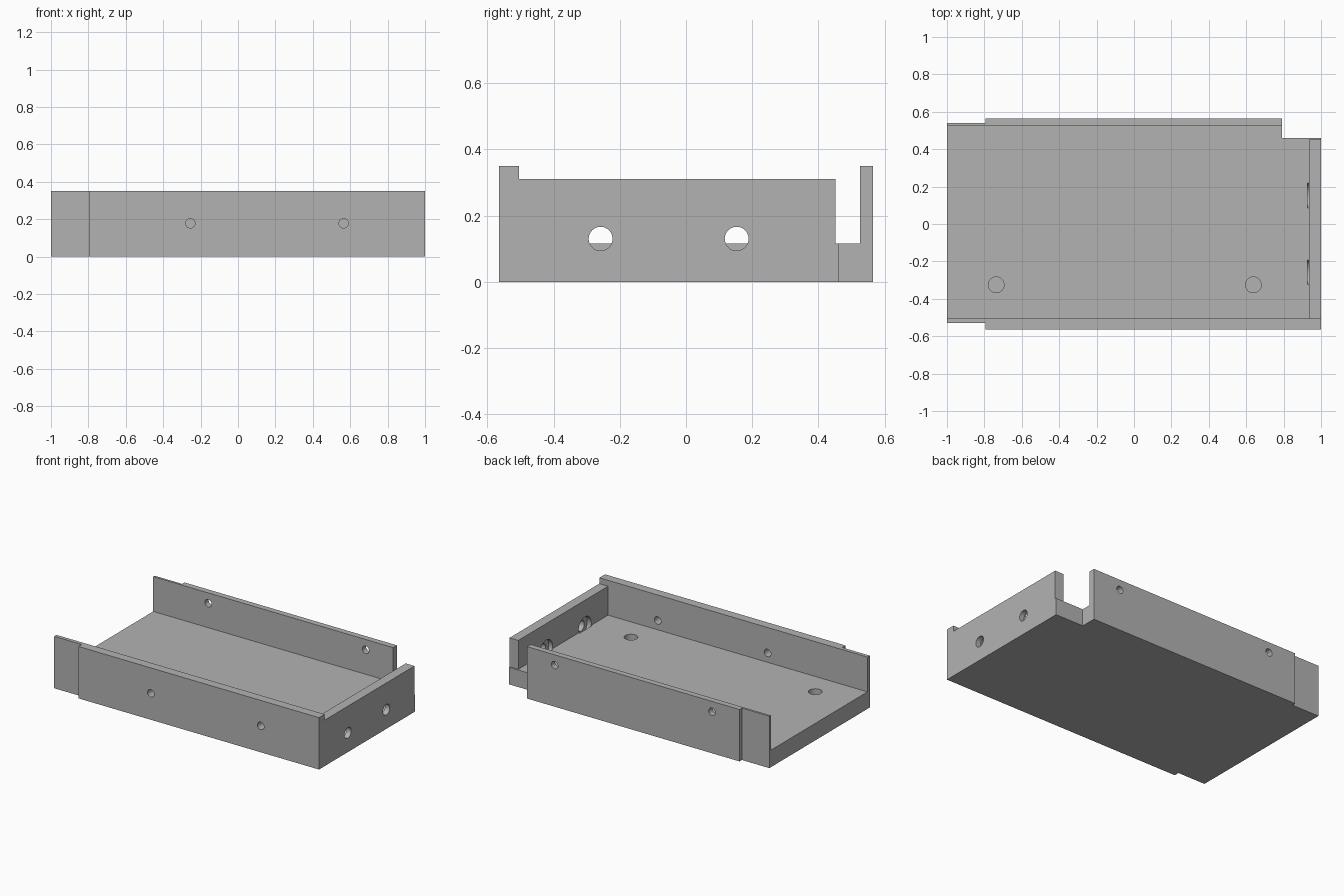
import bpy, bmesh
from mathutils import Matrix, Vector

cube = bpy.data.objects.get("Cube")
if cube:
    bpy.data.objects.remove(cube, do_unlink=True)

HEIGHT, FLOOR = 0.35, 0.115
FRONT_IN, BACK_IN = -0.505, 0.525   # inner faces of the long walls
END_IN, END_TOP = 0.935, 0.31       # inner face and top of the end wall

grey = bpy.data.materials.new("plain grey")
grey.use_nodes = True
grey.diffuse_color = (0.45, 0.45, 0.45, 1)
grey.node_tree.nodes["Principled BSDF"].inputs["Base Color"].default_value = grey.diffuse_color


def make_object(name, bm):
    bmesh.ops.recalc_face_normals(bm, faces=bm.faces)
    mesh = bpy.data.meshes.new(name)
    bm.to_mesh(mesh)
    bm.free()
    mesh.materials.append(grey)
    ob = bpy.data.objects.new(name, mesh)
    bpy.context.collection.objects.link(ob)
    return ob


def box(low, high):
    low, high = Vector(low), Vector(high)
    bm = bmesh.new()
    bmesh.ops.create_cube(bm, size=1, matrix=Matrix.Translation((low + high) / 2)
                          @ Matrix.Diagonal((high - low).to_4d()))
    return make_object("box_cutter", bm)


def cylinder(start, end, radius):
    start, end = Vector(start), Vector(end)
    axis = end - start
    turn = axis.to_track_quat('Z', 'Y').to_matrix().to_4x4()
    bm = bmesh.new()
    bmesh.ops.create_cone(bm, cap_ends=True, segments=48, radius1=radius, radius2=radius,
                          depth=axis.length, matrix=Matrix.Translation((start + end) / 2) @ turn)
    return make_object("hole_cutter", bm)


def cut(target, cutter):
    cutter.hide_render = True
    mod = target.modifiers.new("cut", 'BOOLEAN')
    mod.operation, mod.solver, mod.object = 'DIFFERENCE', 'EXACT', cutter
    bpy.context.view_layer.objects.active = target
    bpy.ops.object.modifier_apply(modifier=mod.name)
    bpy.data.objects.remove(cutter, do_unlink=True)


# Block with stepped long sides and a notched back corner
outline = [(-1, -0.53), (-0.795, -0.53), (-0.795, -0.565), (1, -0.565), (1, 0.46),
           (0.79, 0.46), (0.79, 0.565), (-0.795, 0.565), (-0.795, 0.54), (-1, 0.54)]
bm = bmesh.new()
base = bm.faces.new([bm.verts.new((x, y, 0)) for x, y in outline])
top = bmesh.ops.extrude_face_region(bm, geom=[base])["geom"]
bmesh.ops.translate(bm, vec=(0, 0, HEIGHT),
                    verts=[v for v in top if isinstance(v, bmesh.types.BMVert)])
tray = make_object("tray", bm)

# Cavity, lowered end wall and gap beside the end wall
cut(tray, box((-1.2, FRONT_IN, FLOOR), (END_IN, BACK_IN, 0.6)))
cut(tray, box((0.9, FRONT_IN, END_TOP), (1.2, 0.7, 0.6)))
cut(tray, box((0.9, 0.452, FLOOR), (1.2, 0.7, 0.6)))

# Screw holes through the long walls
for x in (-0.255, 0.565):
    cut(tray, cylinder((x, -0.7, 0.178), (x, -0.4, 0.178), 0.025))
for x in (-0.59, 0.585):
    cut(tray, cylinder((x, 0.4, 0.28), (x, 0.7, 0.28), 0.025))

# End wall holes with a wider bore on the inside
for y in (-0.258, 0.153):
    cut(tray, cylinder((0.928, y, 0.13), (1.1, y, 0.13), 0.036))
    cut(tray, cylinder((0.928, y, 0.13), (0.965, y, 0.13), 0.068))

# Blind round pockets in the floor
for x in (-0.737, 0.638):
    cut(tray, cylinder((x, -0.325, 0.05), (x, -0.325, 0.2), 0.042))

# Smooth bores, sharp edges
bpy.ops.object.select_all(action='DESELECT')
tray.select_set(True)
bpy.context.view_layer.objects.active = tray
bpy.ops.object.shade_smooth_by_angle()
